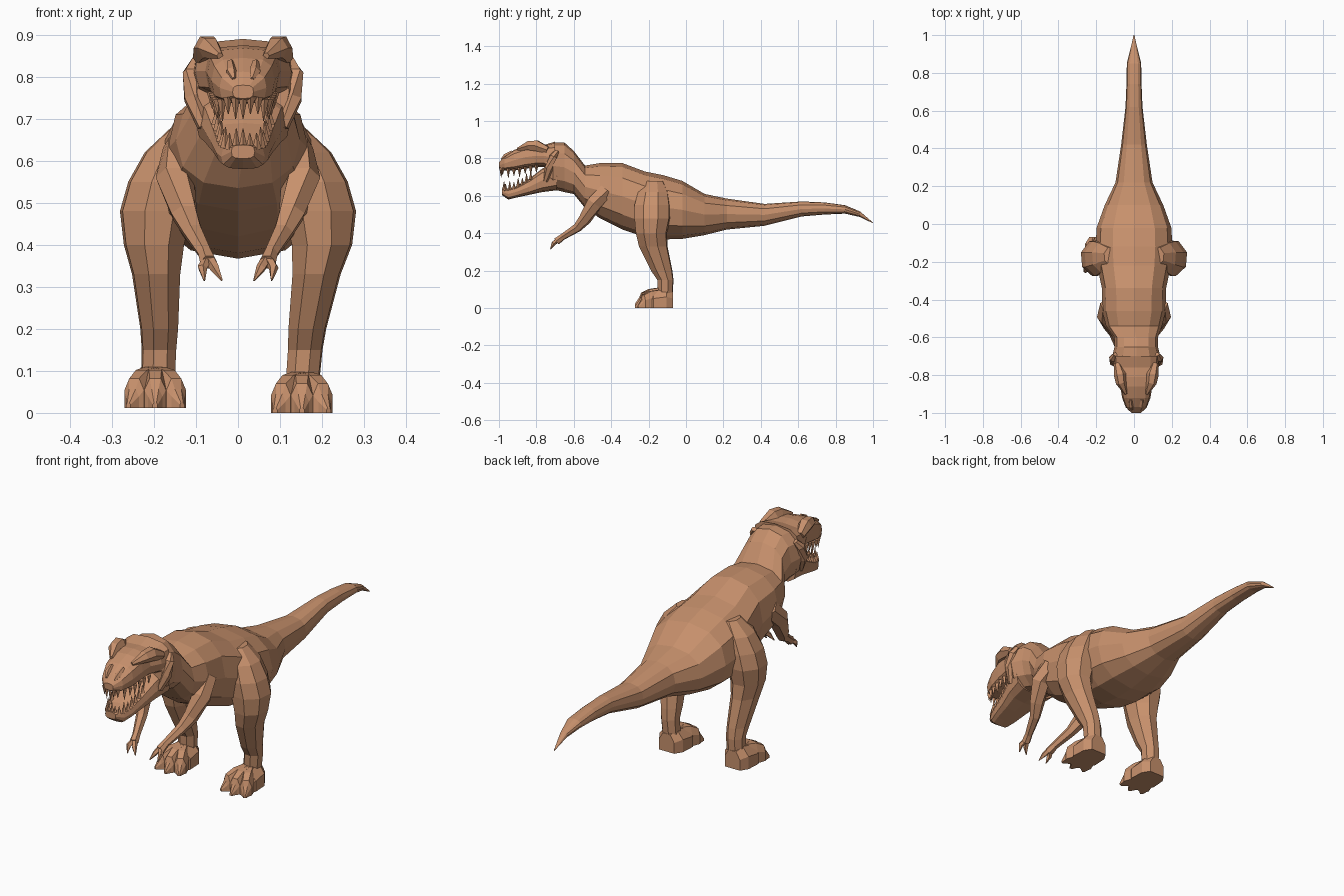
import bpy, bmesh
from math import sin, cos, pi, copysign
from mathutils import Vector

if "Cube" in bpy.data.objects:
    bpy.data.objects.remove(bpy.data.objects["Cube"])

skin = bpy.data.materials.new("skin")
skin.diffuse_color = (0.57, 0.28, 0.15, 1)
skin.use_nodes = True
skin.node_tree.nodes["Principled BSDF"].inputs["Base Color"].default_value = skin.diffuse_color


def finish(name, bm):
    bmesh.ops.recalc_face_normals(bm, faces=bm.faces)
    me = bpy.data.meshes.new(name)
    bm.to_mesh(me)
    bm.free()
    me.materials.append(skin)
    ob = bpy.data.objects.new(name, me)
    bpy.context.collection.objects.link(ob)
    return ob


def loft(bm, rings):
    """Skin a list of equal-length point rings and cap both ends."""
    vs = [[bm.verts.new(p) for p in r] for r in rings]
    n = len(vs[0])
    for a, b in zip(vs, vs[1:]):
        for i in range(n):
            j = (i + 1) % n
            bm.faces.new((a[i], a[j], b[j], b[i]))
    bm.faces.new(vs[0])
    bm.faces.new(vs[-1])


def power(v, e):
    return copysign(abs(v) ** e, v) if abs(v) > 1e-6 else 0.0


def section(y, top, bot, hw, e=0.85, x=0.0, n=12):
    """Upright cross-section at y."""
    c, h = (top + bot) / 2, (top - bot) / 2
    return [Vector((x + hw * power(cos(2 * pi * i / n), e), y,
                    c + h * power(sin(2 * pi * i / n), e))) for i in range(n)]


def tube(bm, pts, n=6):
    """Tapered tube through (x, y, z, radius) points."""
    P = [Vector(p[:3]) for p in pts]
    rings = []
    for i, p in enumerate(P):
        d = P[min(i + 1, len(P) - 1)] - P[max(i - 1, 0)]
        q = d.to_track_quat('Z', 'Y')
        r = pts[i][3]
        rings.append([p + q @ Vector((r * cos(2 * pi * k / n), r * sin(2 * pi * k / n), 0))
                      for k in range(n)])
    loft(bm, rings)


def lerp_row(rows, y):
    """Interpolate a (y, top, bottom, half width) table."""
    for a, b in zip(rows, rows[1:]):
        if b[0] <= y <= a[0]:
            t = (y - a[0]) / (b[0] - a[0])
            return [u + (v - u) * t for u, v in zip(a, b)]
    return rows[-1]


HX = 0.012  # the head sits slightly off the centre line

# Body, tail and neck: y, top, bottom, half width
body = [(1.0, .457, .453, .002), (.93, .517, .487, .018), (.85, .55, .505, .038),
        (.74, .565, .50, .04), (.62, .57, .49, .045), (.42, .557, .44, .068),
        (.22, .585, .42, .098), (.10, .61, .39, .155), (-.02, .68, .37, .198),
        (-.12, .71, .367, .203), (-.22, .73, .38, .195), (-.34, .775, .42, .17),
        (-.46, .775, .48, .168), (-.54, .762, .535, .148), (-.60, .84, .61, .115),
        (-.65, .885, .62, .115), (-.71, .885, .635, .13), (-.75, .87, .66, .11)]
bm = bmesh.new()
loft(bm, [section(*r, x=HX if r[0] < -.58 else 0) for r in body])
finish("body_and_tail", bm)

# Upper skull and lower jaw
skull = [(-.70, .89, .72, .12), (-.76, .872, .755, .115), (-.81, .875, .752, .09),
         (-.86, .868, .745, .085), (-.92, .845, .735, .075), (-.97, .812, .735, .056),
         (-1.0, .78, .748, .025)]
jaw = [(-.69, .78, .63, .115), (-.77, .745, .62, .098), (-.84, .69, .605, .078),
       (-.91, .65, .59, .064), (-.95, .64, .58, .052), (-.985, .638, .605, .028)]
bm = bmesh.new()
loft(bm, [section(*r, e=0.65, x=HX) for r in skull])
for s in (-1, 1):
    # brow ridge, cheek flap, nostril bump
    tube(bm, [(HX + s * .10, -.74, .845, .02), (HX + s * .085, -.80, .868, .033),
              (HX + s * .08, -.84, .868, .028), (HX + s * .055, -.90, .85, .008)])
    tube(bm, [(HX + s * .11, -.69, .84, .012), (HX + s * .122, -.71, .81, .022),
              (HX + s * .118, -.73, .75, .025), (HX + s * .095, -.75, .68, .014)])
    tube(bm, [(HX + s * .03, -.93, .835, .008), (HX + s * .028, -.965, .812, .014),
              (HX + s * .022, -.985, .795, .005)], 5)
finish("skull", bm)

bm = bmesh.new()
loft(bm, [section(*r, e=0.65, x=HX) for r in jaw])
finish("lower_jaw", bm)


# Teeth: a row down each side and a few across the front
def teeth(name, rows, edge, y0, y1, direction, size):
    bm = bmesh.new()
    spots = []
    for i in range(7):
        y = y0 + (y1 - y0) * i / 6
        row = lerp_row(rows, y)
        spots += [(s * row[3] * .8, y, row[edge]) for s in (-1, 1)]
    row = lerp_row(rows, y1)
    spots += [(k * row[3] * .4, y1 - .008, row[edge]) for k in (-1, 0, 1)]
    for i, (x, y, z) in enumerate(spots):
        length = size * (1 if i // 2 % 2 else .7)
        tube(bm, [(HX + x, y, z - direction * .012, .011),
                  (HX + x * .96, y, z + direction * length, .001)], 4)
    finish(name, bm)


teeth("upper_teeth", skull, 2, -.80, -.98, -1, .04)
teeth("lower_teeth", jaw, 1, -.83, -.965, 1, .038)

# Legs: x, y, z, half width, half depth
leg = [(.12, -.17, .68, .04, .05), (.155, -.175, .62, .07, .085), (.18, -.18, .55, .085, .1),
       (.195, -.18, .48, .09, .1), (.2, -.185, .40, .075, .087), (.187, -.175, .33, .06, .08),
       (.165, -.13, .2, .047, .06), (.16, -.11, .15, .043, .045), (.155, -.11, .09, .042, .042),
       (.152, -.12, .04, .045, .05)]


def foot_part(bm, cx, cz, angle, rows):
    """Flat-soled wedge along a heading; rows are distance, half width, height."""
    d, p = Vector((sin(angle), -cos(angle), 0)), Vector((cos(angle), sin(angle), 0))
    shape = [(-1, 0), (-1, .6), (-.5, 1), (.5, 1), (1, .6), (1, 0)]
    o = Vector((cx, -.125, cz))
    loft(bm, [[o + d * t + p * (u * hw) + Vector((0, 0, v * h)) for u, v in shape]
              for t, hw, h in rows])


for side, s in (("right", 1), ("left", -1)):
    # the left lower leg stands a little wider and higher
    out, up = (0, 0) if s > 0 else (.045, .012)
    bm = bmesh.new()
    rings = []
    for x, y, z, hx, hy in leg:
        x += out * max(0, 1 - z / .4)
        rings.append([(s * (x + hx * cos(2 * pi * i / 8 + .3)),
                       y + hy * sin(2 * pi * i / 8 + .3), z) for i in range(8)])
    loft(bm, rings)
    finish(side + "_leg", bm)

    bm = bmesh.new()
    cx = s * (.152 + out)
    foot_part(bm, cx, up, 0, [(-.055, .04, .085), (-.02, .062, .1), (.05, .066, .085), (.075, .05, .06)])
    for a in (-.45, 0, .45):
        foot_part(bm, cx, up, a, [(0, .035, .1), (.075, .03, .09), (.115, .026, .07),
                                  (.125, .017, .045), (.147, .006, .012)])
    finish(side + "_foot", bm)

    # Arm with two clawed fingers
    bm = bmesh.new()
    tube(bm, [(s * x, y, z, r) for x, y, z, r in
              [(.135, -.43, .63, .045), (.15, -.49, .56, .046), (.128, -.54, .475, .034),
               (.107, -.58, .43, .025), (.078, -.66, .38, .018), (.07, -.69, .358, .021)]])
    for fx, tx in ((.085, .08), (.055, .038)):
        tube(bm, [(s * .07, -.68, .37, .013), (s * fx, -.708, .345, .012),
                  (s * tx, -.725, .315, .002)], 5)
    finish(side + "_arm", bm)
